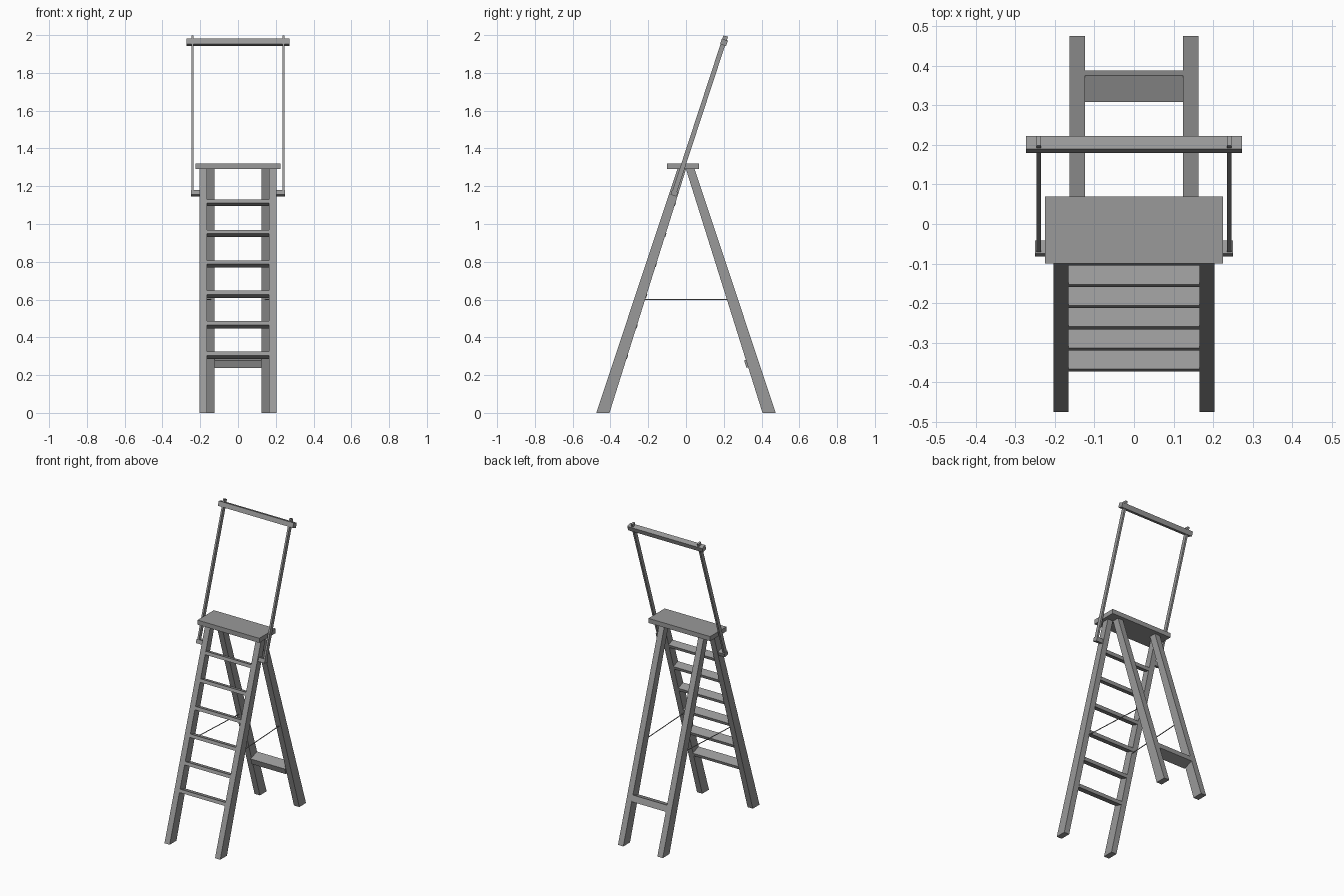
import bpy
import bmesh
from mathutils import Vector

cube = bpy.data.objects.get("Cube")
if cube:
    bpy.data.objects.remove(cube, do_unlink=True)

# One plain grey for the whole ladder
grey = bpy.data.materials.new("plain_grey")
grey.use_nodes = True
grey.diffuse_color = (0.32, 0.32, 0.32, 1)
grey.node_tree.nodes["Principled BSDF"].inputs["Base Color"].default_value = (0.32, 0.32, 0.32, 1)


def finish(name, bm):
    bmesh.ops.recalc_face_normals(bm, faces=bm.faces)
    mesh = bpy.data.meshes.new(name)
    bm.to_mesh(mesh)
    bm.free()
    mesh.materials.append(grey)
    obj = bpy.data.objects.new(name, mesh)
    bpy.context.collection.objects.link(obj)
    return obj


def prism(name, profile, x0, x1):
    """Side profile in (y, z), extruded from x0 to x1."""
    bm = bmesh.new()
    face = bm.faces.new([bm.verts.new((x0, y, z)) for y, z in profile])
    ext = bmesh.ops.extrude_face_region(bm, geom=[face])["geom"]
    verts = [v for v in ext if isinstance(v, bmesh.types.BMVert)]
    bmesh.ops.translate(bm, verts=verts, vec=(x1 - x0, 0, 0))
    return finish(name, bm)


def pair(name, profile, x0, x1):
    prism("left_" + name, profile, x0, x1)
    prism("right_" + name, profile, -x1, -x0)


def bar(start, end, width):
    """Rectangular side profile running from start to end."""
    a, b = Vector(start), Vector(end)
    d = (b - a).normalized()
    n = Vector((-d.y, d.x)) * width / 2
    return [a + n, b + n, b - n, a - n]


# Legs, tapering to meet under the platform
leg = [(0.475, 0), (0.405, 0), (0, 1.29), (0.046, 1.29)]
pair("front_leg", [(-y, z) for y, z in leg], 0.165, 0.203)
pair("back_leg", leg, 0.124, 0.163)

# Platform
prism("platform", [(-0.1, 1.29), (0.07, 1.29), (0.07, 1.32), (-0.1, 1.32)], -0.225, 0.225)

# Treads, square to the sloping front legs
along = Vector((0.32, 0.947))
into = Vector((0.947, -0.32))
for i in range(6):
    z = 0.325 + i * 0.161
    top = Vector((-0.475 + z * 0.333, z))
    depth = into * (0.064 - i * 0.003)
    low = top - along * 0.021
    prism(f"tread_{i + 1}", [top, top + depth, low + depth, low], -0.166, 0.166)

# Brace between the back legs
prism("back_brace", [(0.375, 0.3), (0.388, 0.261), (0.321, 0.238), (0.308, 0.277)], -0.125, 0.125)

# Handrail: uprights, top rail and lower pegs
pair("handrail_upright", bar((-0.066, 1.154), (0.21, 1.995), 0.025), 0.235, 0.247)
prism("handrail_top", bar((0.196, 1.947), (0.206, 1.976), 0.034), -0.273, 0.273)
pair("handrail_peg", bar((-0.066, 1.15), (-0.058, 1.174), 0.034), 0.2, 0.25)

# Thin cords holding the legs together
for side, label in ((1, "left"), (-1, "right")):
    a = Vector((side * 0.17, -0.217, 0.6))
    b = Vector((side * 0.146, 0.22, 0.6))
    bm = bmesh.new()
    bmesh.ops.create_cone(bm, cap_ends=True, segments=6, radius1=0.003, radius2=0.003, depth=(b - a).length)
    cord = finish(label + "_cord", bm)
    cord.rotation_euler = (b - a).to_track_quat("Z", "Y").to_euler()
    cord.location = (a + b) / 2
